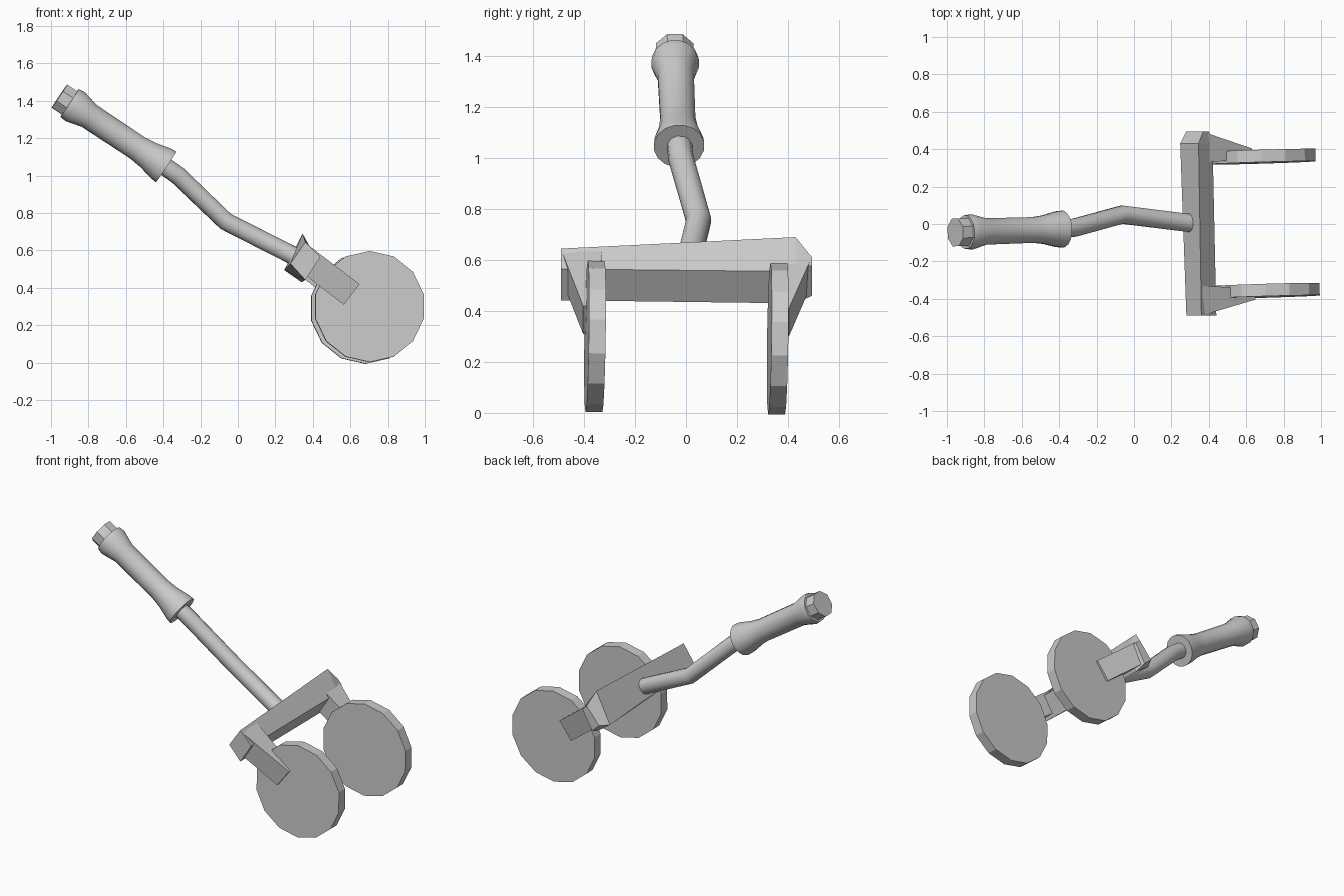
import bpy, bmesh, math
from mathutils import Vector

cube = bpy.data.objects.get("Cube")
if cube:
    bpy.data.objects.remove(cube, do_unlink=True)

grey = bpy.data.materials.new("plain grey")
grey.use_nodes = True
grey.diffuse_color = (0.6, 0.6, 0.6, 1)
grey.node_tree.nodes["Principled BSDF"].inputs["Base Color"].default_value = (0.6, 0.6, 0.6, 1)


def loft(name, rings, smooth=False):
    """Skin a list of equal-length rings and cap both ends."""
    bm = bmesh.new()
    loops = [[bm.verts.new(p) for p in ring] for ring in rings]
    n = len(loops[0])
    for a, b in zip(loops, loops[1:]):
        for i in range(n):
            j = (i + 1) % n
            bm.faces.new((a[i], a[j], b[j], b[i]))
    bm.faces.new(loops[0])
    bm.faces.new(loops[-1])
    bmesh.ops.recalc_face_normals(bm, faces=bm.faces)
    mesh = bpy.data.meshes.new(name)
    bm.to_mesh(mesh)
    bm.free()
    mesh.materials.append(grey)
    obj = bpy.data.objects.new(name, mesh)
    bpy.context.collection.objects.link(obj)
    if smooth:
        bpy.ops.object.select_all(action='DESELECT')
        obj.select_set(True)
        bpy.context.view_layer.objects.active = obj
        bpy.ops.object.shade_smooth_by_angle(angle=math.radians(35))
    return obj


def ring(centre, axis, radius, sides, up=Vector((0, 0, 1))):
    axis = Vector(axis).normalized()
    u = axis.cross(up).normalized()
    v = u.cross(axis)
    turns = [2 * math.pi * (i + 0.5) / sides for i in range(sides)]
    return [Vector(centre) + radius * (math.cos(t) * u + math.sin(t) * v) for t in turns]


# Handle axis, running from the end cap down to the rod
top = Vector((-0.955, -0.045, 1.425))
foot = Vector((-0.385, -0.027, 1.047))
axis = (foot - top).normalized()
length = (foot - top).length

loft("end_cap", [ring(top + axis * d, axis, 0.08, 8) for d in (0, 0.12)])

# Flared grip
profile = [(0.065, 0.09), (0.10, 0.095), (0.19, 0.072), (0.50, 0.07),
           (0.57, 0.078), (0.65, 0.097), (length, 0.1)]
loft("grip", [ring(top + axis * d, axis, r, 16) for d, r in profile], True)

# Bent rod
path = [foot - axis * 0.05, Vector((-0.32, -0.02, 1.0)),
        Vector((-0.065, 0.05, 0.755)), Vector((0.34, 0.0, 0.55))]
rings = []
for i, p in enumerate(path):
    before = (p - path[i - 1]).normalized() if i else Vector()
    after = (path[i + 1] - p).normalized() if i + 1 < len(path) else Vector()
    rings.append(ring(p, before + after, 0.05, 12))
loft("bent_rod", rings, True)


# Crossbar: slanted box section, taller and chamfered at its left end
def section(y, points):
    return [(x, y, z) for x, z in points]


right_end = section(-0.49, [(0.36, 0.645), (0.44, 0.565), (0.36, 0.442), (0.28, 0.53)])
left_end = section(0.43, [(0.345, 0.69), (0.42, 0.555), (0.34, 0.43), (0.247, 0.495)])
left_tip = section(0.495, [(0.37, 0.61), (0.40, 0.58), (0.33, 0.46), (0.28, 0.505)])
loft("crossbar", [right_end, left_end, left_tip])


# Fork arms tapering towards the wheels
def arm(name, root_top, root_low, tip_top, tip_low, root_y, tip_y):
    rings = []
    for hi, lo, (outer, inner) in ((root_top, root_low, root_y), (tip_top, tip_low, tip_y)):
        rings.append([(hi[0], outer, hi[1]), (hi[0], inner, hi[1]),
                      (lo[0], inner, lo[1]), (lo[0], outer, lo[1])])
    loft(name, rings)


arm("right_arm", (0.36, 0.64), (0.28, 0.53), (0.65, 0.42), (0.565, 0.31),
    (-0.49, -0.33), (-0.404, -0.345))
arm("left_arm", (0.37, 0.61), (0.28, 0.505), (0.63, 0.41), (0.545, 0.30),
    (0.493, 0.33), (0.404, 0.345))

# Wheels, leaning slightly with the rest of the frame
lean = Vector((-0.03, 1, -0.015)).normalized()
for name, centre in (("right_wheel", (0.703, -0.357, 0.30)),
                     ("left_wheel", (0.681, 0.36, 0.291))):
    c = Vector(centre)
    loft(name, [ring(c + lean * d, lean, 0.297, 14) for d in (-0.033, 0.033)])
